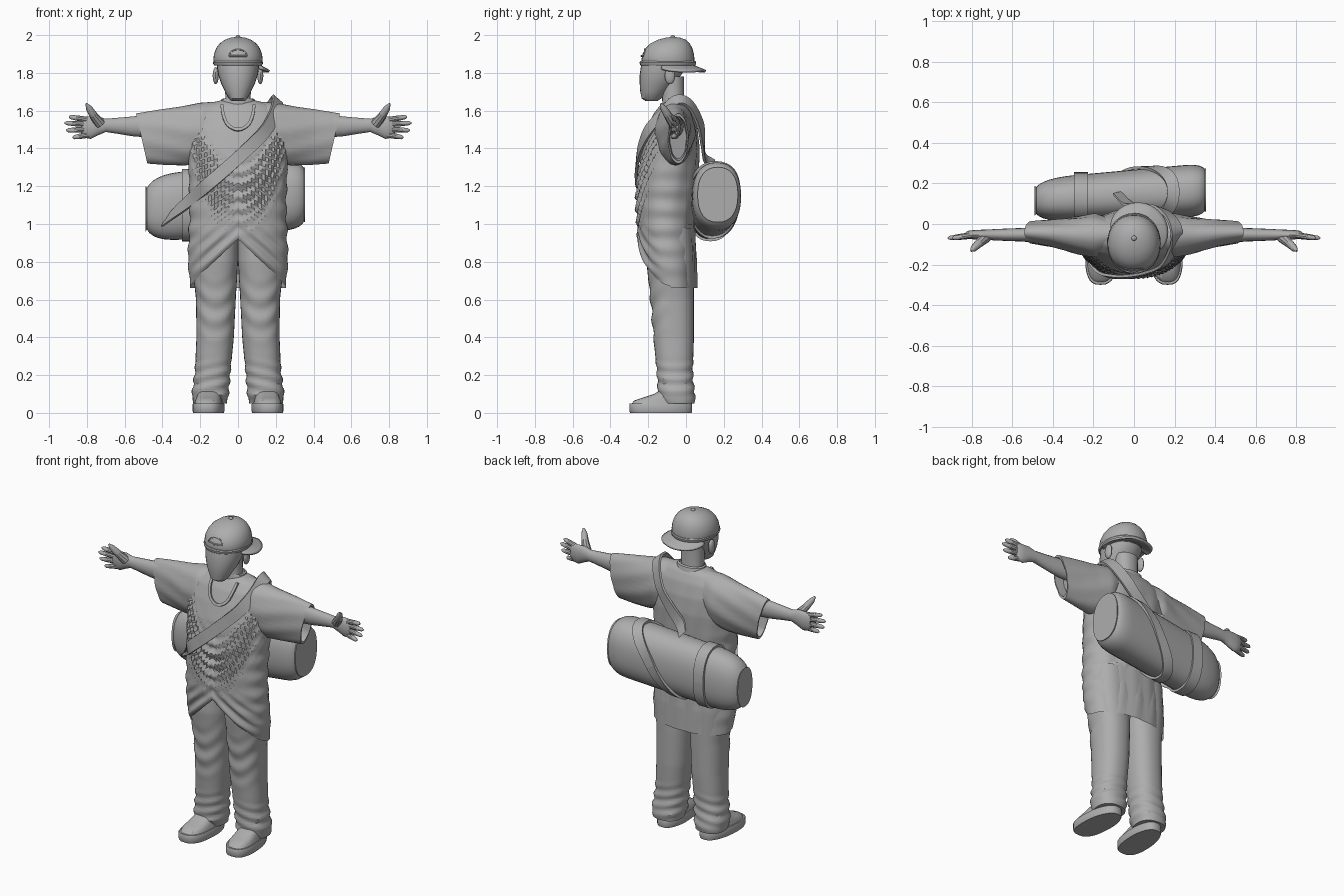
import bpy, bmesh, math
from mathutils import Vector as V

if "Cube" in bpy.data.objects:
    bpy.data.objects.remove(bpy.data.objects["Cube"])

mat = bpy.data.materials.new("plain grey")
mat.diffuse_color = (0.42, 0.42, 0.42, 1)
mat.use_nodes = True
mat.node_tree.nodes["Principled BSDF"].inputs["Base Color"].default_value = mat.diffuse_color


def finish(name, bm, angle=35):
    bmesh.ops.recalc_face_normals(bm, faces=bm.faces[:])
    me = bpy.data.meshes.new(name)
    bm.to_mesh(me)
    bm.free()
    me.materials.append(mat)
    ob = bpy.data.objects.new(name, me)
    bpy.context.collection.objects.link(ob)
    bpy.ops.object.select_all(action='DESELECT')
    bpy.context.view_layer.objects.active = ob
    ob.select_set(True)
    bpy.ops.object.shade_smooth_by_angle(angle=math.radians(angle))
    return ob


def loft(name, rings, closed=True, caps=True, angle=35):
    bm = bmesh.new()
    rows = [[bm.verts.new(p) for p in r] for r in rings]
    n = len(rows[0])
    for a, b in zip(rows, rows[1:]):
        for i in range(n if closed else n - 1):
            j = (i + 1) % n
            bm.faces.new((a[i], a[j], b[j], b[i]))
    if closed and caps:
        bm.faces.new(rows[0])
        bm.faces.new(rows[-1])
    return finish(name, bm, angle)


def sup(a, p):
    c, s = math.cos(a), math.sin(a)
    return math.copysign(abs(c) ** (2 / p), c), math.copysign(abs(s) ** (2 / p), s)


def angles(n):
    return [2 * math.pi * i / n for i in range(n)]


def interp(tab, t):
    if t <= tab[0][0]:
        return tab[0][1:]
    for a, b in zip(tab, tab[1:]):
        if t <= b[0]:
            f = (t - a[0]) / (b[0] - a[0])
            return [u + (v - u) * f for u, v in zip(a[1:], b[1:])]
    return tab[-1][1:]


def zring(z, x0, x1, yf, yb, n=28, p=2.2):
    out = []
    for a in angles(n):
        c, s = sup(a, p)
        out.append(V(((x0 + x1) / 2 + c * (x1 - x0) / 2, (yf + yb) / 2 + s * (yb - yf) / 2, z)))
    return out


def tube(name, pts, radii, n=10, closed_path=False, flat=1.0):
    pts = [V(p) for p in pts]
    rings = []
    for i, p in enumerate(pts):
        t = (pts[min(i + 1, len(pts) - 1)] - pts[max(i - 1, 0)]).normalized()
        u = t.cross(V((0, 1, 0))).normalized()
        w = t.cross(u)
        r = radii[i]
        rings.append([p + u * r * math.cos(a) + w * r * flat * math.sin(a) for a in angles(n)])
    return loft(name, rings)


def smooth_path(pts, k=6):
    pts = [V(p) for p in pts]
    q = [pts[0] * 2 - pts[1]] + pts + [pts[-1] * 2 - pts[-2]]
    out = []
    for i in range(1, len(q) - 2):
        a, b, c, d = q[i - 1:i + 3]
        for j in range(k):
            t = j / k
            out.append(.5 * (2 * b + (c - a) * t + (2 * a - 5 * b + 4 * c - d) * t * t
                             + (3 * b - a - 3 * c + d) * t ** 3))
    return out + [pts[-1]]


def ribbon(name, pts, normals, width, thick):
    rings = []
    for i, p in enumerate(pts):
        t = (pts[min(i + 1, len(pts) - 1)] - pts[max(i - 1, 0)]).normalized()
        nn = V(normals[i]).normalized()
        w = t.cross(nn).normalized() * width / 2
        h = nn * thick / 2
        rings.append([p - w - h, p + w - h, p + w + h, p - w + h])
    return loft(name, rings)


def ball(name, loc, size):
    bm = bmesh.new()
    bmesh.ops.create_uvsphere(bm, u_segments=16, v_segments=10, radius=1)
    for v in bm.verts:
        v.co = V([v.co[i] * size[i] + loc[i] for i in range(3)])
    return finish(name, bm)


# shirt body: z, half width, front y, back y
BODY = [(.64, .25, -.2, .06), (.8, .265, -.24, .055), (.95, .26, -.255, .04), (1.1, .255, -.26, .05),
        (1.25, .26, -.255, .065), (1.4, .265, -.232, .07), (1.5, .262, -.2, .06), (1.58, .235, -.165, .04),
        (1.63, .175, -.13, .015), (1.655, .09, -.1, -.01)]


def front_y(x, z):
    w, f, b = interp(BODY, z)
    return (f + b) / 2 + (f - b) / 2 * max(0, 1 - abs(x / w) ** 2.2) ** (1 / 2.2)


def window(t, a, b):
    return math.sin(math.pi * (t - a) / (b - a)) if a < t < b else 0


def shirt_point(a, v):
    c, s = sup(a, 2.2)
    hem = .92 - .95 * abs(.26 * c) if s < 0 else .66
    z = hem + (1.655 - hem) * v
    w, f, b = interp(BODY, z)
    x, y = c * w, (f + b) / 2 + s * (b - f) / 2
    front, u = max(0, -s), z - 5 * x * x
    y -= .014 * math.sin(u * 95) * front * window(u, .88, 1.4)       # hanging folds
    y -= .01 * math.sin((z + .9 * abs(x)) * 75) * front * window(z, .6, 1.0)
    y += .006 * math.sin(x * 55 + z * 9) * max(0, s) * window(z, .55, 1.6)
    x *= 1 + .02 * math.sin(z * 60 + 2 * y) * abs(c) * window(z, .62, 1.4)
    return V((x, y, z))


outer = [[shirt_point(a, i / 84) for a in angles(80)] for i in range(85)]
inner = [V((p.x * .92, (p.y + .1) * .92 - .1, 1.0)) for p in outer[0]]
loft("shirt_body", [inner] + outer)

# neckline band
neckline = [(x, front_y(x, z) - .004, z) for x, z in
            [(-.085, 1.63), (-.078, 1.58), (-.058, 1.53), (-.025, 1.505), (0, 1.5),
             (.025, 1.505), (.058, 1.53), (.078, 1.58), (.085, 1.63)]]
path = smooth_path(neckline, 4)
ribbon("neckline", path, [(0, -1, .4)] * len(path), .016, .014)
loft("collar_back", [zring(z, -w, w, -.12, b, 24) for z, w, b in
                     ((1.6, .1, .02), (1.66, .088, .005), (1.665, .078, -.005), (1.63, .07, -.01))])

# sleeves: x, top z, bottom z, front y, back y
SLEEVE = [(.08, 1.65, 1.42, -.12, .02), (.2, 1.642, 1.33, -.165, .05), (.3, 1.622, 1.31, -.145, .035),
          (.42, 1.605, 1.312, -.115, .022), (.54, 1.585, 1.32, -.095, .012)]
for s, side in ((1, "left"), (-1, "right")):
    rings = []
    for i in range(25):
        f = i / 24
        x = .08 + .46 * f
        t, b, yf, yb = interp(SLEEVE, x)
        ring = []
        for a in angles(36):
            c, d = sup(a, 2)
            r = 1 + .05 * math.sin(a * 8 + f * 7) * window(f, 0, 1.4)
            ring.append(V((s * (x - .06 * f * (1 - d) / 2), (yf + yb) / 2 + c * r * (yb - yf) / 2,
                           (t + b) / 2 + d * (t - b) / 2)))
        rings.append(ring)
    mid = sum(rings[-1], V()) / 36
    for k, dx in ((.88, 0), (.8, -.06)):
        rings.append([mid + (p - mid) * k + V((s * dx, 0, 0)) for p in rings[24]])
    loft(side + "_sleeve", rings)

    # forearm and palm: x, centre z, z radius, y radius
    arm = [(.4, 1.52, .06, .045), (.5, 1.518, .058, .037), (.56, 1.517, .052, .033), (.64, 1.52, .042, .03),
           (.7, 1.522, .035, .027), (.74, 1.52, .05, .025), (.78, 1.51, .06, .024), (.815, 1.512, .055, .02),
           (.83, 1.515, .04, .012)]
    loft(side + "_arm", [[V((s * x, -.053 + ry * math.cos(a), z + rz * math.sin(a))) for a in angles(16)]
                         for x, z, rz, ry in arm])
    fingers = [("index", .8, 1.552, .895, 1.568), ("middle", .8, 1.528, .918, 1.535),
               ("ring", .8, 1.5, .91, 1.496), ("little", .79, 1.472, .875, 1.458)]
    for nm, x0, z0, x1, z1 in fingers:
        pts = [V((s * x0, -.055, z0)).lerp(V((s * x1, -.07, z1)), t) for t in (0, .5, .9, 1)]
        tube(f"{side}_{nm}_finger", pts, [.0155, .0145, .011, .004], 10)
    tube(side + "_thumb", [(s * .73, -.065, 1.53), (s * .765, -.095, 1.575), (s * .79, -.12, 1.615),
                           (s * .803, -.133, 1.637)], [.028, .022, .017, .005], 10)

    # trouser leg: z, inner x, outer x, front y, back y
    LEG = [(.05, .06, .235, -.13, .045), (.09, .05, .245, -.15, .05), (.15, .045, .238, -.15, .04),
           (.22, .04, .228, -.155, .036), (.4, .022, .22, -.172, .042), (.6, .012, .222, -.188, .042),
           (.8, .0, .245, -.21, .04), (.98, .0, .24, -.2, .03)]
    rings = []
    for i in range(64):
        z = .05 + .93 * i / 63
        x0, x1, yf, yb = interp(LEG, z)
        cx, cy = (x0 + x1) / 2, (yf + yb) / 2
        ring = []
        for a, p in zip(angles(32), zring(z, x0, x1, yf, yb, 32, 2.3)):
            k = .055 * math.sin(z * 100 + 2.5 * math.cos(a)) * window(z, .03, .3)
            u = z - 8 * (p.x - cx) ** 2
            k += .05 * math.sin(u * 55) * max(0, -math.sin(a)) * window(u, .33, .72)
            ring.append(V((s * (cx + (p.x - cx) * (1 + k)), cy + (p.y - cy) * (1 + k), z)))
        rings.append(ring)
    loft(side + "_trouser_leg", rings)

    # shoe sole and upper
    for nm, rows in (("sole", ((0, .0, -.295), (.01, .003, -.3), (.045, .003, -.3), (.05, 0, -.297))),
                     ("shoe_upper", ((.045, -.006, -.29), (.065, -.01, -.275), (.08, -.015, -.23),
                                     (.1, -.02, -.17), (.13, -.03, -.12)))):
        rings = []
        for z, g, yf in rows:
            r = zring(z, .075 - g, .235 + g, yf, .03 + g, 32, 2.7)
            rings.append([V((s * (.155 + (q.x - .155) * (1 - .18 * max(0, (q.y + .1) / .13))
                                  - .06 * (q.y + .13)), q.y, z)) for q in r])
        loft(f"{side}_{nm}", rings)
    ball(side + "_ear", (s * .118, -.085, 1.785), (.016, .028, .045))

# neck and faceless head
loft("neck", [zring(z, -w, w, f, b, 20) for z, w, f, b in
              ((1.5, .09, -.17, -.01), (1.58, .078, -.14, .0), (1.63, .066, -.125, -.01), (1.78, .07, -.13, -.01))])
loft("head", [zring(z, -w, w, f, b, 28, 2.1) for z, w, f, b in
              ((1.652, .035, -.215, -.15), (1.665, .05, -.235, -.13), (1.7, .068, -.242, -.1),
               (1.74, .088, -.245, -.06), (1.79, .105, -.245, -.025), (1.86, .115, -.235, .02), (1.9, .11, -.22, .02))])

# cap with rim, rear opening, button and visor turned to the back
CAP = [(1.845, .125, -.232, .045), (1.87, .131, -.236, .045), (1.9, .127, -.23, .042), (1.93, .116, -.214, .034),
       (1.955, .098, -.19, .02), (1.975, .07, -.15, .0), (1.986, .04, -.11, -.03), (1.99, .01, -.078, -.062)]
loft("cap_crown", [zring(z, -w, w, f, b, 32, 2.1) for z, w, f, b in CAP])
loft("cap_rim", [zring(z, -w, w, -.14 - w * .8, -.045 + w * .75, 32, 2.1) for z, w in
                 ((1.84, .126), (1.848, .131), (1.856, .132), (1.862, .127))])
arch = []
for i in range(13):
    t = math.pi * i / 12
    x, z = .047 * math.cos(t), 1.89 + .035 * math.sin(t)
    w, f, b = interp(CAP, z)
    arch.append((x, (f + b) / 2 + (f - b) / 2 * math.sqrt(1 - (x / w) ** 2) - .001, z))
tube("cap_opening", arch, [.005] * 13, 6)
tube("cap_opening_strap", [arch[0], (0, -.235, 1.89), arch[-1]], [.006] * 3, 6)
ball("cap_button", (0, -.07, 1.99), (.013, .013, .01))
rows = []
for j in range(6):
    row = []
    for i in range(25):
        q = -1.5 + 3 * i / 24
        r = .105 + (.015 + .075 * max(0, math.cos(q)) ** .7) * j / 5
        a = math.radians(65) + q
        row.append(V((r * math.cos(a), -.085 + r * math.sin(a),
                      1.85 - .03 * j / 5 * math.cos(q) - .022 * abs(math.sin(q)) * j / 5)))
    rows.append(row)
visor = loft("cap_visor", rows, closed=False)
visor.modifiers.new("thickness", 'SOLIDIFY').thickness = .012

# duffel bag on the back, tilted along its axis
A, B = V((-.49, .115, 1.08)), V((.355, .168, 1.155))


def bag_point(t, a, grow=0.0):
    e = max(0, (.26 - t) / .26) if t < .26 else max(0, (t - .86) / .14)
    k = max(.02, (1 - e ** 2.6) ** (1 / 2.6)) if e < 1 else .5
    if t < .26:
        k = .35 + .65 * k
    else:
        k = .62 + .38 * k
    c, s = sup(a, 2.35)
    return A.lerp(B, t) + V((0, c * ((.108 + .024 * t) * k + grow), s * (.18 * k + grow)))


stations = [0, .01, .025, .05, .08, .12, .17, .22, .27, .35, .45, .55, .65, .75, .82, .87, .9, .93, .96, .98, .992, 1]
loft("duffel_bag", [[bag_point(t, a) for a in angles(32)] for t in stations])
for nm, t0, lean, w in (("bag_band_low", .27, .0, .07), ("bag_band_diagonal", .64, .17, .06)):
    a_s = [2 * math.pi * i / 40 for i in range(41)]
    pts = [bag_point(t0 + lean * math.sin(a), a, .005) for a in a_s]
    ribbon(nm, pts, [(0, math.cos(a), math.sin(a)) for a in a_s], w, .014)

# shoulder strap from the bag, across the chest, over the shoulder and down the back
chest = [(x, front_y(x, z) - .015, z) for x, z in ((-.17, 1.2), (-.08, 1.278), (0, 1.35), (.08, 1.425), (.15, 1.5))]
path = smooth_path([(-.39, .03, 1.01), (-.34, -.035, 1.055), (-.255, -.135, 1.125)] + chest +
                   [(.195, -.12, 1.585), (.21, -.05, 1.655), (.19, .02, 1.635), (.13, .075, 1.53),
                    (.05, .09, 1.43), (-.03, .1, 1.35), (-.08, .15, 1.315)])
ribbon("shoulder_strap", path, [(p.x * .5, p.y + .06, max(0, p.z - 1.5) * .8) for p in path], .068, .014)
